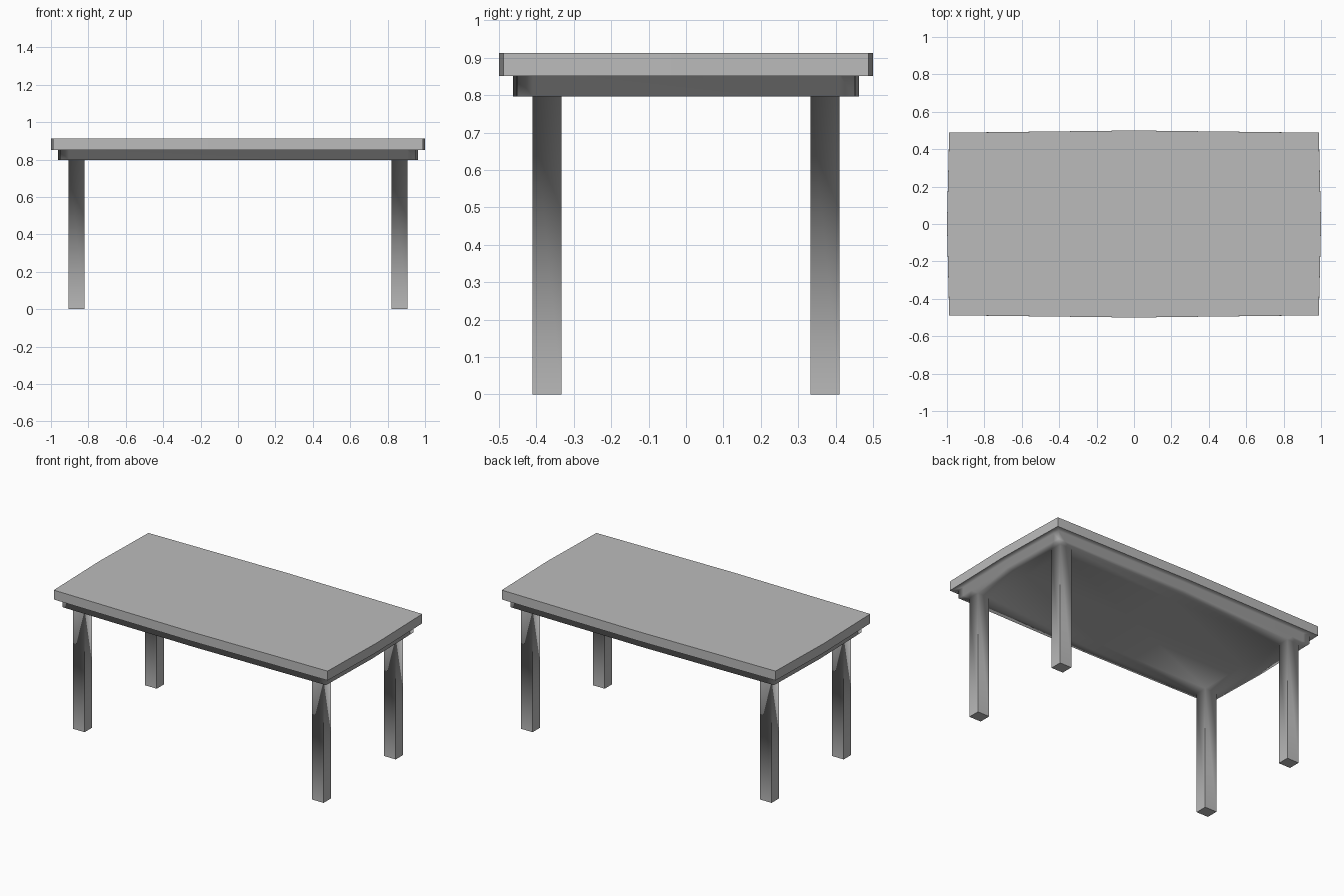
import bpy, bmesh

if "Cube" in bpy.data.objects:
    bpy.data.objects.remove(bpy.data.objects["Cube"])

TOP_Z, LIP_Z, APRON_Z = 0.912, 0.851, 0.797
AX, AY, BOW = 0.963, 0.463, 0.012          # apron half sizes and how far the edges bow out
XS = [-AX, -0.905, -0.82, 0, 0.82, 0.905, AX]
YS = [-AY, -0.41, -0.333, 0, 0.333, 0.41, AY]
LAST = len(XS) - 1

grey = bpy.data.materials.new("plain grey")
grey.diffuse_color = (0.5, 0.5, 0.5, 1)
grey.use_nodes = True
grey.node_tree.nodes["Principled BSDF"].inputs["Base Color"].default_value = grey.diffuse_color


def finish(bm, name, is_sharp):
    """Store the mesh; smooth faces with hard edges chosen by a rule."""
    bmesh.ops.recalc_face_normals(bm, faces=bm.faces)
    for f in bm.faces:
        f.smooth = True
    for e in bm.edges:
        if len(e.link_faces) == 2 and e.calc_face_angle() > 0.5 and is_sharp(e):
            e.smooth = False
    mesh = bpy.data.meshes.new(name)
    bm.to_mesh(mesh)
    bm.free()
    mesh.materials.append(grey)
    bpy.context.collection.objects.link(bpy.data.objects.new(name, mesh))


def bowed(i, j):
    """Grid point, with the outer border pinched in towards the corners."""
    x, y = XS[i], YS[j]
    if j in (0, LAST):
        y *= 1 - BOW * 2 * abs(x) / AX
    if i in (0, LAST):
        x *= 1 - BOW * abs(YS[j]) / AY
    return x, y


# Frame: underside grid with four legs drawn down from it
bm = bmesh.new()
grid = [[bm.verts.new((*bowed(i, j), APRON_Z)) for j in range(LAST + 1)]
        for i in range(LAST + 1)]
for i in range(LAST):
    for j in range(LAST):
        cell = [grid[i][j], grid[i + 1][j], grid[i + 1][j + 1], grid[i][j + 1]]
        if i in (1, LAST - 2) and j in (1, LAST - 2):
            foot = [bm.verts.new((v.co.x, v.co.y, 0)) for v in cell]
            bm.faces.new(foot)
            for k in range(4):
                n = (k + 1) % 4
                bm.faces.new((cell[k], cell[n], foot[n], foot[k]))
        else:
            bm.faces.new(cell)

# Apron wall, then the overhanging lip under the tabletop
rim = [e for e in bm.edges if e.is_boundary]
for scale_x, scale_y in ((1, 1), (1 / AX, 0.5 / AY)):
    geom = bmesh.ops.extrude_edge_only(bm, edges=rim)["geom"]
    rim = [g for g in geom if isinstance(g, bmesh.types.BMEdge)]
    for v in (g for g in geom if isinstance(g, bmesh.types.BMVert)):
        v.co = (v.co.x * scale_x, v.co.y * scale_y, LIP_Z)


def frame_sharp(e):
    a, b = (v.co for v in e.verts)
    upright = abs(a.z - b.z) > 0.01
    return upright or max(a.z, b.z) < 0.01


finish(bm, "table_frame", frame_sharp)

# Tabletop: gently bowed slab resting on the lip
bm = bmesh.new()
cx, cy = 1 - BOW, 0.5 * (1 - 2 * BOW)
outline = [(-cx, -cy), (0, -0.5), (cx, -cy), (1, 0), (cx, cy), (0, 0.5), (-cx, cy), (-1, 0)]
low = [bm.verts.new((x, y, LIP_Z)) for x, y in outline]
high = [bm.verts.new((x, y, TOP_Z)) for x, y in outline]
bm.faces.new(high)
for k in range(8):
    n = (k + 1) % 8
    bm.faces.new((low[k], low[n], high[n], high[k]))
finish(bm, "tabletop", lambda e: True)
